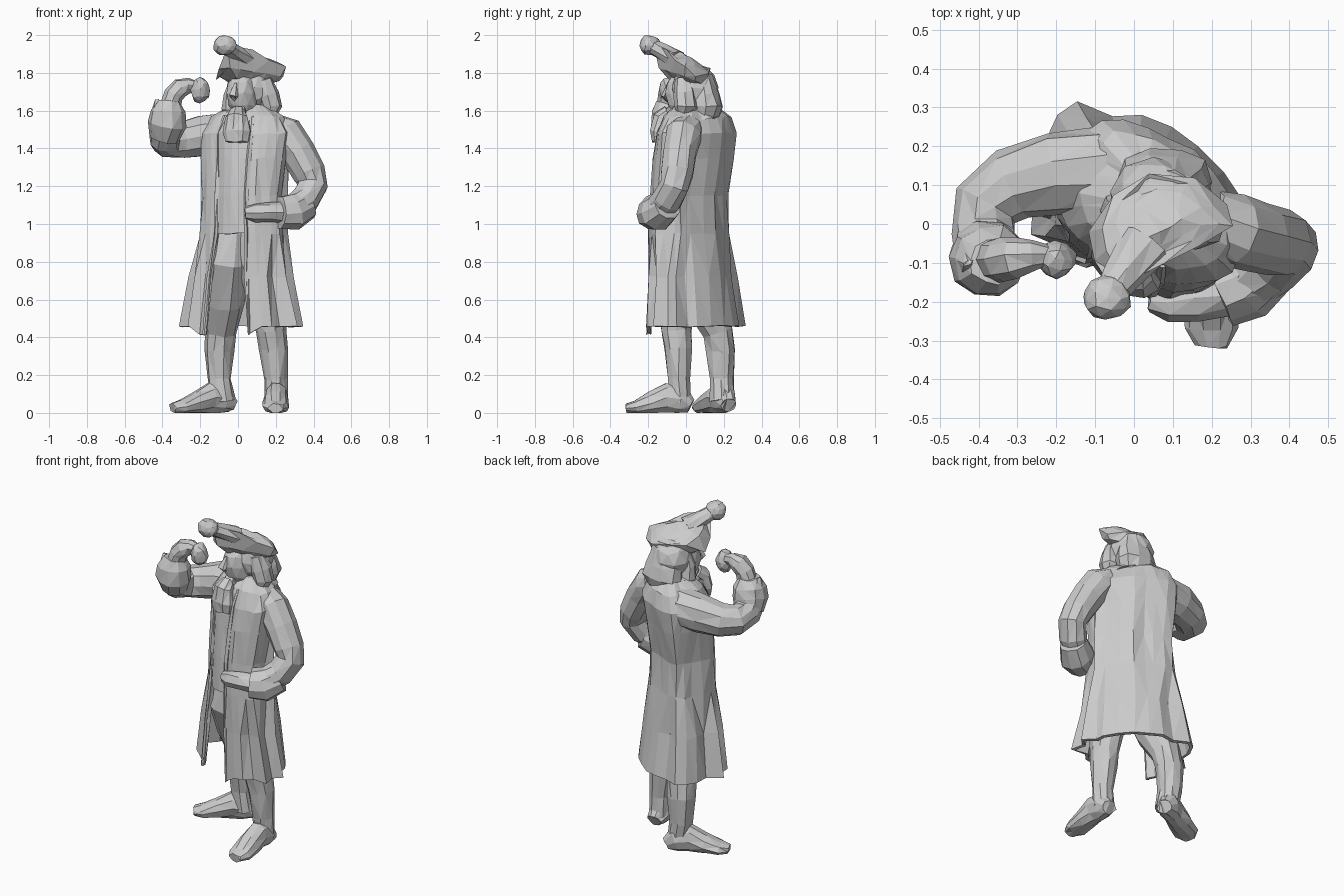
import bpy, bmesh, math, random
from mathutils import Vector as V, Matrix

random.seed(4)


def finish(name, bm, jitter=0.005):
    """Slightly roughen a bmesh like hand-carved stone and turn it into an object."""
    for v in bm.verts:
        v.co += V([random.uniform(-jitter, jitter) for _ in range(3)])
        v.co.z = max(0, v.co.z)
    bmesh.ops.recalc_face_normals(bm, faces=bm.faces)
    bmesh.ops.triangulate(bm, faces=bm.faces)
    me = bpy.data.meshes.new(name)
    bm.to_mesh(me)
    bm.free()
    ob = bpy.data.objects.new(name, me)
    bpy.context.collection.objects.link(ob)
    return ob


def loft(name, rings, caps=(True, True), skip=lambda i, j: False):
    """Bridge closed rings of points; skip(ring, side) leaves a face open."""
    bm = bmesh.new()
    rows = [[bm.verts.new(p) for p in r] for r in rings]
    n = len(rows[0])
    for i in range(len(rows) - 1):
        for j in range(n):
            if not skip(i, j):
                k = (j + 1) % n
                bm.faces.new((rows[i][j], rows[i][k], rows[i + 1][k], rows[i + 1][j]))
    for on, row in zip(caps, (rows[0], rows[-1])):
        if on:
            bm.faces.new(row)
    return finish(name, bm)


def tube(name, path, n=10):
    """Tube through (x, y, z, radius across, radius up) stations."""
    pts = [V(p[:3]) for p in path]
    u = d0 = None
    rings = []
    for i, p in enumerate(path):
        d = (pts[min(i + 1, len(pts) - 1)] - pts[max(i - 1, 0)]).normalized()
        if u is None:
            u = d.cross(V((0, 0, 1)) if abs(d.z) < .8 else V((0, 1, 0))).normalized()
        else:
            u = d0.rotation_difference(d) @ u
        v = u.cross(d)
        rings.append([pts[i] + u * p[3] * math.cos(a) + v * p[-1] * math.sin(a)
                      for a in [2 * math.pi * k / n for k in range(n)]])
        d0 = d
    return loft(name, rings)


def blob(name, loc, scale, turn=0, sub=2):
    bm = bmesh.new()
    bmesh.ops.create_icosphere(bm, subdivisions=sub, radius=1)
    bm.transform(Matrix.Translation(loc) @ Matrix.Rotation(math.radians(turn), 4, 'Z')
                 @ Matrix.Diagonal((*scale, 1)))
    return finish(name, bm)


# Long coat: one hem outline, scaled and shifted up the body, open at the front below the waist
hem = [(-.18, -.09), (-.27, -.03), (-.31, .08), (-.23, .22), (-.15, .32), (.02, .285), (.16, .20),
       (.28, .06), (.35, -.05), (.31, -.17), (.18, -.21), (.06, -.20), (-.07, -.18)]
# height, centre x, centre y, scale x, scale y, extra fullness of the back
levels = [(.46, .02, .05, 1, 1, 1), (.72, .015, .035, .84, .89, 1.1), (.95, .02, .015, .68, .80, 1.18),
          (1.15, .02, .015, .64, .76, 1.22), (1.35, .03, .04, .69, .80, 1.15),
          (1.48, .04, .055, .73, .80, 1.1), (1.57, .05, .06, .58, .66, 1), (1.63, .06, .05, .30, .38, 1)]
pleated = (0, 1, 2, 4, 7, 8, 9)
coat_rings = []
for z, cx, cy, sx, sy, full in levels:
    ring = []
    for j, (x, y) in enumerate(hem):
        x2, y2 = hem[(j + 1) % len(hem)]
        fold = .90 if j in pleated and z < .9 else 1.04
        for px, py, f in ((x, y, 1), ((x + x2) / 2, (y + y2) / 2, fold)):
            drop = .045 if z < .5 and j in (0, 11) else 0
            f *= full if j in (6, 7) else 1
            ring.append((cx + (px - .02) * sx * f, cy + (py - .05) * sy * f, z - drop))
    coat_rings.append(ring)
coat = loft("coat", coat_rings, caps=(False, True), skip=lambda i, j: i < 2 and j >= 22)
thick = coat.modifiers.new("thickness", 'SOLIDIFY')
thick.thickness, thick.offset = .02, -1

# Coat front edges, following the coat outline
for name, j in (("coat_edge_left", 22), ("coat_edge_right", 0)):
    tube(name, [(*r[j], .012, .012) for r in coat_rings[:7]], 5)

# Legs with breeches and boots
tube("left_leg", [(.07, .02, .98, .10), (.12, -.02, .80, .12), (.165, -.05, .55, .10),
                  (.175, -.05, .43, .082), (.185, -.04, .34, .075), (.20, -.035, .18, .06),
                  (.20, -.03, .06, .062)])
tube("right_leg", [(-.03, .02, .98, .10), (-.06, .02, .80, .13), (-.075, .10, .58, .11),
                   (-.09, .17, .43, .085), (-.10, .185, .33, .08), (-.10, .19, .18, .065),
                   (-.08, .19, .06, .065)])
for name, heel, toe in (("left_boot", V((.2, .025, 0)), V((.2, -.315, 0))),
                        ("right_boot", V((-.03, .225, 0)), V((-.345, .07, 0)))):
    tube(name, [(*(heel.lerp(toe, t).to_2d()), z, r, h) for t, z, r, h in
                ((0, .04, .045, .04), (.15, .07, .062, .08), (.36, .08, .062, .085),
                 (.6, .055, .07, .06), (.85, .032, .072, .036), (1, .026, .04, .024))])

# Raised right arm: sleeve, wide cuff, hand and the small item held up
tube("right_sleeve", [(-.06, .14, 1.475, .115), (-.20, .13, 1.465, .108), (-.31, .10, 1.445, .097),
                      (-.38, .045, 1.44, .09), (-.39, -.03, 1.46, .085), (-.38, -.08, 1.51, .085)])
tube("right_cuff", [(-.39, -.06, 1.46, .08), (-.375, -.09, 1.53, .10),
                    (-.37, -.095, 1.60, .092), (-.365, -.095, 1.65, .06)])
tube("right_hand", [(-.36, -.095, 1.62, .055), (-.34, -.09, 1.68, .055),
                    (-.305, -.085, 1.72, .055), (-.26, -.08, 1.735, .04), (-.21, -.08, 1.73, .022)], 8)
tube("right_thumb", [(-.40, -.10, 1.60, .035), (-.43, -.10, 1.63, .026), (-.43, -.10, 1.66, .01)], 5)
blob("held_item", (-.20, -.09, 1.71), (.05, .05, .07))

# Bent left arm with hand at the waist
tube("left_sleeve", [(.19, .01, 1.50, .085), (.25, -.015, 1.475, .098), (.315, -.03, 1.38, .092),
                     (.375, -.045, 1.27, .088), (.395, -.06, 1.205, .08), (.36, -.10, 1.13, .08),
                     (.29, -.15, 1.08, .075)])
tube("left_cuff", [(.36, -.10, 1.10, .08), (.29, -.15, 1.06, .10), (.22, -.18, 1.06, .09)])
tube("left_hand", [(.24, -.18, 1.06, .055), (.16, -.195, 1.065, .052),
                   (.09, -.20, 1.06, .05), (.04, -.195, 1.06, .035)], 8)

# Neck, face, nose, chin
tube("neck", [(.05, .04, 1.55, .09), (.04, .02, 1.68, .08)])
blob("face", (.025, -.02, 1.69), (.085, .095, .125), -30)
tube("nose", [(-.01, -.09, 1.74, .012), (-.025, -.115, 1.68, .022), (-.015, -.10, 1.66, .01)], 5)
blob("chin", (.005, -.075, 1.60), (.045, .04, .03), -30, 1)

# Long curled hair
blob("hair_crown", (.065, .05, 1.72), (.13, .12, .13), -30)
tube("hair_left", [(.14, -.02, 1.77, .04), (.16, -.01, 1.69, .06), (.175, .0, 1.62, .06),
                   (.17, -.02, 1.57, .03)], 8)
tube("hair_right", [(-.02, .03, 1.76, .03), (-.03, .03, 1.68, .05), (-.025, .03, 1.61, .06),
                    (-.02, .02, 1.57, .03)], 8)
tube("hair_back", [(.08, .08, 1.79, .07, .06), (.075, .10, 1.68, .115, .08),
                   (.08, .11, 1.62, .125, .09), (.08, .10, 1.57, .10, .08)])

# Collar and neck scarf
tube("collar", [(.05, .05, 1.55, .16, .14), (.05, .04, 1.61, .12, .11)], 12)
tube("neck_scarf", [(.0, -.09, 1.59, .04, .04), (-.005, -.13, 1.56, .06, .045),
                    (-.005, -.15, 1.49, .08, .04), (-.005, -.155, 1.435, .06, .025)], 9)

# Three-cornered hat: upturned brim, crown, front horn and tuft
brim = [V(p) for p in ((-.06, -.17, 1.94), (.0, -.14, 1.94), (.08, -.10, 1.92), (.17, -.06, 1.87),
                       (.25, -.01, 1.83), (.24, .05, 1.78), (.16, .12, 1.80), (.04, .13, 1.83),
                       (-.05, .07, 1.82), (-.12, -.02, 1.765), (-.10, -.09, 1.82))]
mid = V((.065, .02, 1.80))


def hat_ring(t, slope, z):
    """Shrunken brim outline on a plane that rises towards the front."""
    return [V((*mid.lerp(p, t).to_2d(), z - slope * p.y)) for p in brim]


loft("hat", [hat_ring(.6, .15, 1.75), hat_ring(.85, .3, 1.775), brim,
             hat_ring(.80, .3, 1.855), hat_ring(.6, .25, 1.87), hat_ring(.3, .2, 1.885)])
tube("hat_horn", [(.03, -.05, 1.87, .07, .05), (-.03, -.13, 1.915, .05, .045),
                  (-.07, -.19, 1.945, .04)], 8)
blob("hat_tuft", (-.07, -.19, 1.945), (.065, .06, .055))
